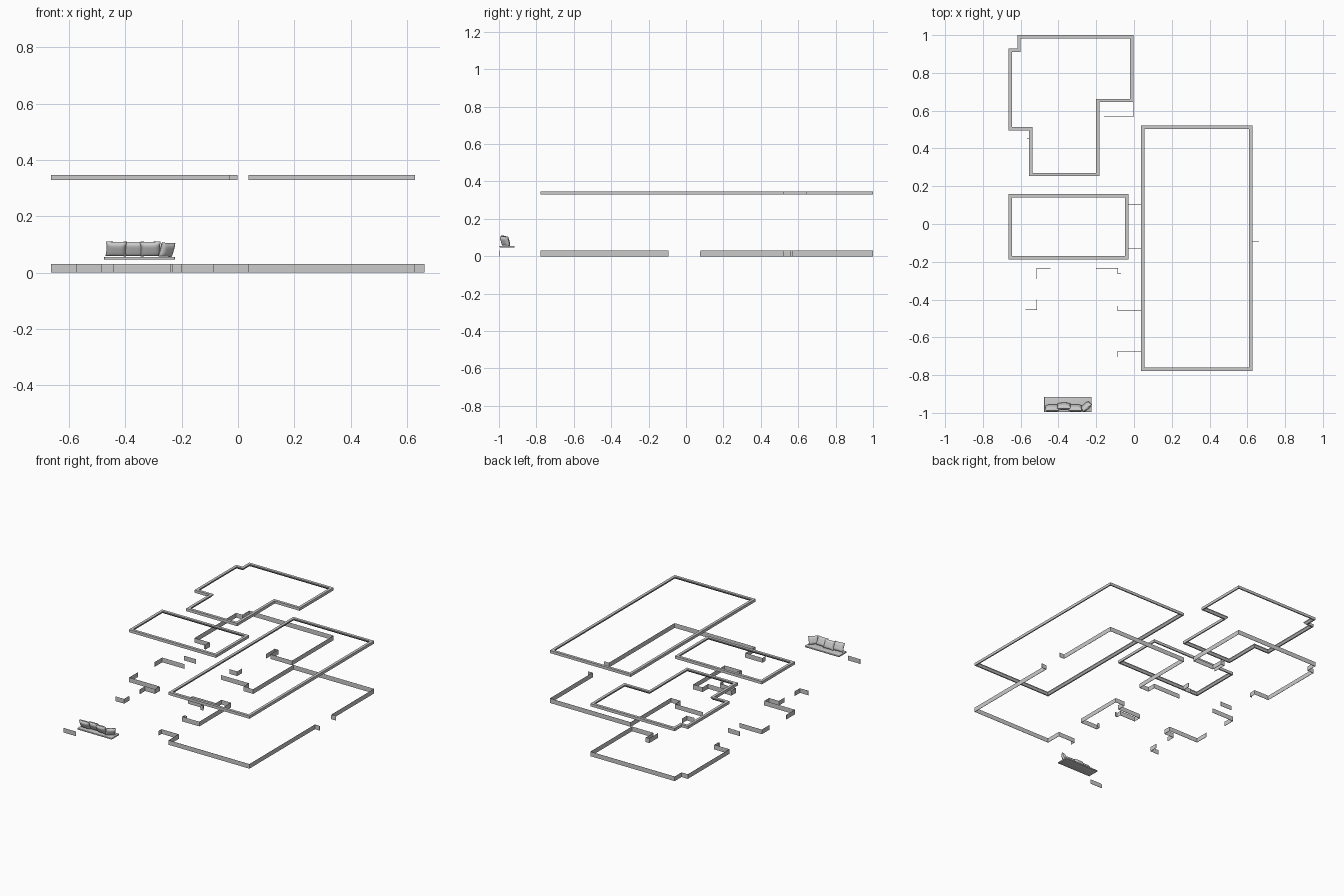
import bpy, bmesh, math
from mathutils import Vector, Matrix

if "Cube" in bpy.data.objects:
    bpy.data.objects.remove(bpy.data.objects["Cube"])


def make_object(name, bm):
    bmesh.ops.recalc_face_normals(bm, faces=bm.faces)
    mesh = bpy.data.meshes.new(name)
    bm.to_mesh(mesh)
    bm.free()
    ob = bpy.data.objects.new(name, mesh)
    bpy.context.collection.objects.link(ob)
    return ob


def sweep(name, path, profile, closed=False):
    """Run a (inward offset, height) profile along a wall path with mitred corners; room is on the left."""
    pts = [Vector(p) for p in path]
    n = len(pts)
    bm = bmesh.new()
    rings = []
    for i, p in enumerate(pts):
        dirs = []
        if closed or i > 0:
            dirs.append((p - pts[i - 1]).normalized())
        if closed or i < n - 1:
            dirs.append((pts[(i + 1) % n] - p).normalized())
        normals = [Vector((-d.y, d.x)) for d in dirs]
        m = sum(normals, Vector((0, 0)))
        m = m.normalized()
        m /= m.dot(normals[0])
        rings.append([bm.verts.new((p.x + m.x * o, p.y + m.y * o, z)) for o, z in profile])
    k = len(profile)
    for i in range(n if closed else n - 1):
        a, b = rings[i], rings[(i + 1) % n]
        for j in range(k):
            bm.faces.new((a[j], a[(j + 1) % k], b[(j + 1) % k], b[j]))
    if not closed:
        bm.faces.new(rings[0])
        bm.faces.new(rings[-1])
    return make_object(name, bm)


# Ceiling mouldings, one closed loop per room
crown = [(0, 0.329), (0, 0.347), (0.018, 0.347), (0.018, 0.341), (0.008, 0.329)]
rooms = {
    "back_room": [(-0.555, 0.253), (-0.183, 0.253), (-0.183, 0.645), (-0.002, 0.645), (-0.002, 1.0),
                  (-0.618, 1.0), (-0.618, 0.929), (-0.664, 0.929), (-0.664, 0.495), (-0.555, 0.495)],
    "middle_room": [(-0.664, -0.187), (-0.03, -0.187), (-0.03, 0.158), (-0.664, 0.158)],
    "long_room": [(0.038, -0.778), (0.628, -0.778), (0.628, 0.522), (0.038, 0.522)],
}
for room, outline in rooms.items():
    sweep(room + "_crown", outline, crown, True)

# Skirting boards, broken at the door openings
skirting = [(0, 0), (0, 0.03), (0.001, 0.03), (0.002, 0.025), (0.002, 0)]
runs = [
    [(-0.085, -0.705), (-0.085, -0.675), (0.038, -0.675), (0.038, -0.778), (0.628, -0.778),
     (0.628, -0.095), (0.662, -0.095)],
    [(0.662, 0.078), (0.628, 0.078), (0.628, 0.522), (0.038, 0.522), (0.038, 0.103),
     (-0.03, 0.103), (-0.03, 0.158), (-0.235, 0.158)],
    [(-0.07, -0.262), (-0.085, -0.262), (-0.085, -0.233), (-0.2, -0.233), (-0.2, -0.187),
     (-0.03, -0.187), (-0.03, -0.13), (0.038, -0.13), (0.038, -0.458), (-0.085, -0.458),
     (-0.085, -0.435), (-0.07, -0.435)],
    [(-0.5, 0.158), (-0.664, 0.158), (-0.664, 0.078)],
    [(-0.664, -0.098), (-0.664, -0.187), (-0.443, -0.187), (-0.443, -0.233), (-0.515, -0.233),
     (-0.515, -0.29)],
    [(-0.515, -0.4), (-0.515, -0.452), (-0.575, -0.452)],
    [(-0.575, -0.996), (-0.485, -0.996)],
    [(-0.57, 0.253), (-0.485, 0.253)],
    [(-0.24, 0.253), (-0.183, 0.253), (-0.183, 0.305)],
    [(-0.183, 0.555), (-0.183, 0.645), (-0.16, 0.645), (-0.16, 0.566), (-0.002, 0.566),
     (-0.002, 1.0), (-0.618, 1.0), (-0.618, 0.929), (-0.664, 0.929), (-0.664, 0.495),
     (-0.555, 0.495), (-0.555, 0.455), (-0.567, 0.455)],
]
for i, run in enumerate(runs):
    sweep(f"skirting_{i + 1}", run, skirting)

# Bench seat pad with softened edges
bm = bmesh.new()
bmesh.ops.create_cube(bm, size=1, matrix=Matrix.Translation((-0.350, -0.956, 0.051))
                      @ Matrix.Diagonal((0.252, 0.080, 0.010, 1)))
bmesh.ops.bevel(bm, geom=bm.edges[:], offset=0.003, segments=3, affect='EDGES', profile=0.5)
pad = make_object("seat_pad", bm)


# Scatter cushions: plump pillows pinched at the corners
def cushion(name, x, y, z, lean, turn, roll, w=0.074, h=0.058, t=0.028):
    n = 14
    bm = bmesh.new()
    for side in (-1, 1):
        grid = []
        for i in range(n + 1):
            row = []
            for j in range(n + 1):
                u, v = 2 * i / n - 1, 2 * j / n - 1
                puff = ((1 - u ** 4) * (1 - v ** 4)) ** 0.6
                px = u * w / 2 * (1 - 0.07 * (1 - v * v) * u * u)
                pz = v * h / 2 * (1 - 0.07 * (1 - u * u) * v * v)
                row.append(bm.verts.new((px, side * puff * t / 2, pz)))
            grid.append(row)
        for i in range(n):
            for j in range(n):
                bm.faces.new((grid[i][j], grid[i + 1][j], grid[i + 1][j + 1], grid[i][j + 1]))
    bmesh.ops.remove_doubles(bm, verts=bm.verts, dist=1e-5)
    bm.transform(Matrix.Translation((x, y, z)) @ Matrix.Rotation(turn, 4, 'Z')
                 @ Matrix.Rotation(lean, 4, 'X') @ Matrix.Rotation(roll, 4, 'Y'))
    return make_object(name, bm)


soft = [
    pad,
    cushion("cushion_left", -0.433, -0.975, 0.084, 0.45, 0.0, 0.03),
    cushion("cushion_centre", -0.370, -0.965, 0.084, 0.42, 0.0, 0.0),
    cushion("cushion_right", -0.311, -0.975, 0.084, 0.45, 0.0, -0.03),
    cushion("cushion_corner", -0.253, -0.967, 0.081, 0.36, 0.7, 0.05, w=0.062, h=0.054),
]
bpy.ops.object.select_all(action='DESELECT')
for ob in soft:
    ob.select_set(True)
bpy.context.view_layer.objects.active = pad
bpy.ops.object.shade_smooth_by_angle(angle=math.radians(40))
